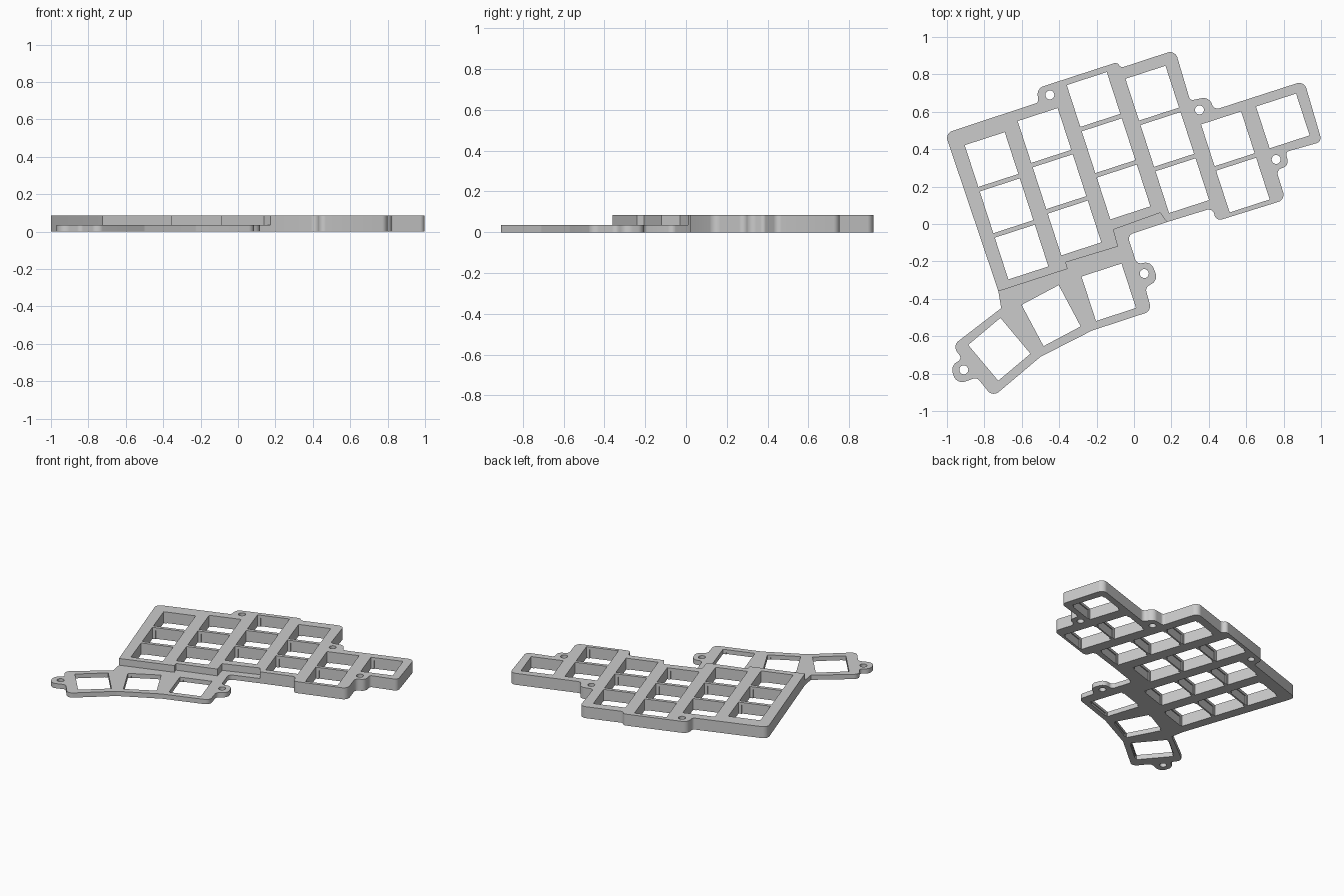
import bpy
import bmesh
from math import radians, tan
from mathutils import Vector, Matrix

if "Cube" in bpy.data.objects:
    bpy.data.objects.remove(bpy.data.objects["Cube"], do_unlink=True)

CASE_TOP, PLATE_TOP = 0.085, 0.035
TILT = radians(18)
LIP = 0.02              # thickness left above the clip notches

grey = bpy.data.materials.new("plain grey")
grey.use_nodes = True
colour = (0.6, 0.6, 0.6, 1)
grey.diffuse_color = colour
grey.node_tree.nodes["Principled BSDF"].inputs["Base Color"].default_value = colour


def rounded(points, steps=6):
    """Outline with every corner (x, y, radius) replaced by an arc."""
    out = []
    for i, (x, y, radius) in enumerate(points):
        corner = Vector((x, y))
        if radius == 0:
            out.append(corner)
            continue
        before = Vector(points[i - 1][:2]) - corner
        after = Vector(points[(i + 1) % len(points)][:2]) - corner
        half = before.angle(after) / 2
        reach = min(radius / tan(half), before.length * 0.49, after.length * 0.49)
        radius = reach * tan(half)
        a = before.normalized()
        b = after.normalized()
        centre = corner + (a + b).normalized() * (reach ** 2 + radius ** 2) ** 0.5
        start = corner + a * reach - centre
        end = corner + b * reach - centre
        for k in range(steps + 1):
            out.append(centre + start.lerp(end, k / steps).normalized() * radius)
    return out


def finish(name, bm):
    bmesh.ops.recalc_face_normals(bm, faces=bm.faces)
    mesh = bpy.data.meshes.new(name)
    bm.to_mesh(mesh)
    bm.free()
    obj = bpy.data.objects.new(name, mesh)
    bpy.context.collection.objects.link(obj)
    mesh.materials.append(grey)
    return obj


def slab(name, outline, top):
    bm = bmesh.new()
    lower = [bm.verts.new((p.x, p.y, 0)) for p in outline]
    upper = [bm.verts.new((p.x, p.y, top)) for p in outline]
    bm.faces.new(lower)
    bm.faces.new(upper)
    for i in range(len(outline)):
        bm.faces.new((lower[i - 1], lower[i], upper[i], upper[i - 1]))
    return finish(name, bm)


def add_box(bm, centre, angle, width, length, low, high):
    place = (Matrix.Translation((centre[0], centre[1], (low + high) / 2))
             @ Matrix.Rotation(angle, 4, "Z")
             @ Matrix.Diagonal((width, length, high - low, 1)))
    bmesh.ops.create_cube(bm, size=1, matrix=place)


def cut(obj, bm):
    cutter = finish("cutter", bm)
    cutter.hide_render = True
    mod = obj.modifiers.new("cut", "BOOLEAN")
    mod.operation = "DIFFERENCE"
    mod.solver = "EXACT"
    mod.object = cutter
    bpy.ops.object.select_all(action="DESELECT")
    bpy.context.view_layer.objects.active = obj
    obj.select_set(True)
    bpy.ops.object.modifier_apply(modifier=mod.name)
    bpy.data.objects.remove(cutter, do_unlink=True)


def pierce(obj, top, sockets, length, screws):
    """Switch openings, screw holes, then the clip notches underneath."""
    width = 0.225
    bm = bmesh.new()
    for centre, angle in sockets:
        add_box(bm, centre, angle, width, length, -0.1, 0.2)
    for x, y in screws:
        bmesh.ops.create_cone(bm, cap_ends=True, segments=24, radius1=0.024,
                              radius2=0.024, depth=0.5,
                              matrix=Matrix.Translation((x, y, 0)))
    cut(obj, bm)
    bm = bmesh.new()
    for centre, angle in sockets:
        add_box(bm, centre, angle, width * 0.8, length + 0.014, -0.1, top - LIP)
    cut(obj, bm)
    bpy.ops.object.shade_smooth_by_angle(angle=radians(35))


# Stepped seam shared by the tall case and the thin thumb plate
seam = [(0.175, 0.01, 0), (0.14, 0.06, 0), (-0.11, -0.03, 0), (-0.085, -0.12, 0),
        (-0.365, -0.205, 0), (-0.355, -0.24, 0), (-0.725, -0.36, 0)]

# Tall case around the finger keys, with three screw ears
case_outline = [
    (-1.01, 0.485, 0.04), (-0.51, 0.65, 0.02), (-0.52, 0.725, 0.05),
    (-0.09, 0.865, 0.03), (-0.07, 0.835, 0.03), (0.22, 0.93, 0.04),
    (0.3, 0.66, 0.02), (0.4, 0.68, 0.05), (0.43, 0.61, 0.03),
    (0.91, 0.765, 0.04), (1.005, 0.44, 0.03), (0.81, 0.385, 0.02),
    (0.83, 0.31, 0.05), (0.76, 0.29, 0.03), (0.81, 0.13, 0.04),
    (0.44, 0.015, 0.03), (0.42, 0.085, 0.03)] + seam
case = slab("finger_key_case", rounded(case_outline), CASE_TOP)

# Staggered finger columns: centre of the top key and number of keys
turn = Matrix.Rotation(TILT, 2)
columns = [(0.563, 3), (0.598, 3), (0.7, 3), (0.635, 3), (0.278, 2), (0.278, 1)]
finger_sockets = [(turn @ Vector((-0.618 + 0.309 * c, top - 0.26 * row)), TILT)
                  for c, (top, count) in enumerate(columns) for row in range(count)]
pierce(case, CASE_TOP, finger_sockets, 0.235,
       [(-0.45, 0.69), (0.35, 0.61), (0.76, 0.345)])

# Thin plate fanning out under the thumb, with two screw ears
plate_outline = seam + [
    (-0.71, -0.45, 0), (-0.97, -0.65, 0.04), (-0.92, -0.72, 0.02),
    (-0.98, -0.76, 0.05), (-0.95, -0.86, 0.05), (-0.84, -0.82, 0.03),
    (-0.755, -0.925, 0.04), (-0.5, -0.71, 0.05), (-0.225, -0.57, 0.05),
    (0.095, -0.465, 0.04), (0.06, -0.34, 0.03), (0.13, -0.3, 0.05),
    (0.09, -0.2, 0.05), (0.015, -0.215, 0.03), (-0.035, -0.06, 0.03)]
plate = slab("thumb_key_plate", rounded(plate_outline), PLATE_TOP)
thumb_sockets = [((-0.135, -0.365), TILT), ((-0.443, -0.49), radians(28)),
                 ((-0.72, -0.67), radians(40))]
pierce(plate, PLATE_TOP, thumb_sockets, 0.25, [(0.055, -0.265), (-0.91, -0.78)])
